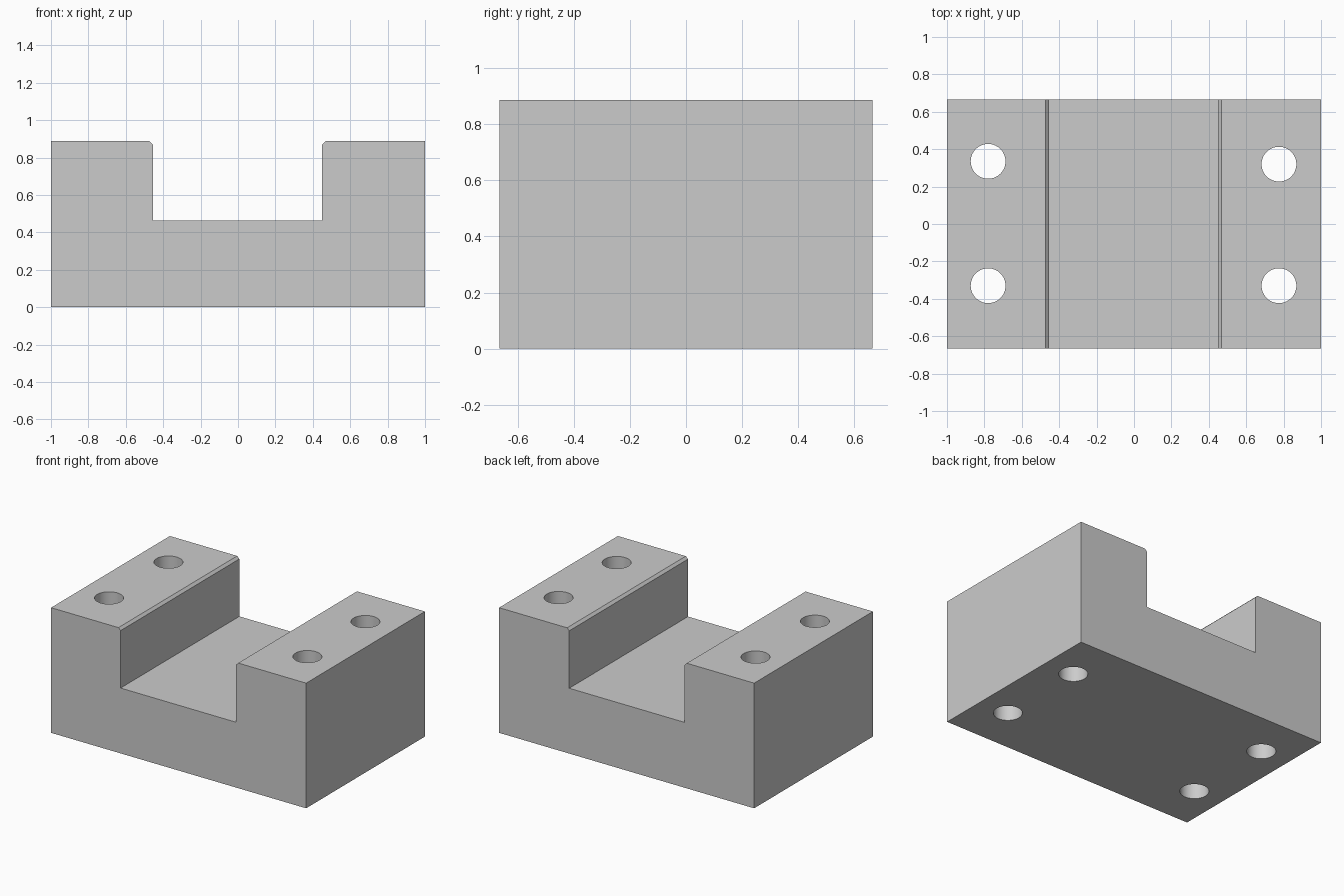
import bpy
import bmesh
import math

cube = bpy.data.objects.get("Cube")
if cube:
    bpy.data.objects.remove(cube, do_unlink=True)

HALF_X, HALF_Y, TOP, FLOOR = 1.0, 0.665, 0.887, 0.463
LEFT, RIGHT, CHAMFER = 0.45, -0.455, 0.017

# Single plain grey
grey = bpy.data.materials.new("grey_metal")
grey.use_nodes = True
colour = (0.6, 0.6, 0.6, 1.0)
grey.diffuse_color = colour
grey.node_tree.nodes["Principled BSDF"].inputs["Base Color"].default_value = colour

# Channel profile with chamfered upper lips, extruded front to back
profile = [
    (-HALF_X, 0), (HALF_X, 0), (HALF_X, TOP),
    (LEFT + CHAMFER, TOP), (LEFT, TOP - CHAMFER), (LEFT, FLOOR),
    (RIGHT, FLOOR), (RIGHT, TOP - CHAMFER), (RIGHT - CHAMFER, TOP),
    (-HALF_X, TOP),
]
bm = bmesh.new()
face = bm.faces.new([bm.verts.new((x, -HALF_Y, z)) for x, z in profile])
extruded = bmesh.ops.extrude_face_region(bm, geom=[face])["geom"]
back = [v for v in extruded if isinstance(v, bmesh.types.BMVert)]
bmesh.ops.translate(bm, verts=back, vec=(0, 2 * HALF_Y, 0))
bmesh.ops.recalc_face_normals(bm, faces=bm.faces)
mesh = bpy.data.meshes.new("channel_block")
bm.to_mesh(mesh)
bm.free()
mesh.materials.append(grey)
block = bpy.data.objects.new("channel_block", mesh)
bpy.context.collection.objects.link(block)

# Four vertical bolt holes through the side walls
for x, y in [(-0.78, 0.335), (-0.78, -0.33), (0.775, 0.32), (0.775, -0.33)]:
    bpy.ops.mesh.primitive_cylinder_add(
        vertices=64, radius=0.093, depth=2, location=(x, y, TOP / 2))
    cutter = bpy.context.object
    cutter.name = "bolt_hole_cutter"
    cutter.hide_render = True
    cutter.data.materials.append(grey)
    cut = block.modifiers.new("bolt_hole", "BOOLEAN")
    cut.operation = "DIFFERENCE"
    cut.solver = "EXACT"
    cut.object = cutter
    bpy.context.view_layer.objects.active = block
    bpy.ops.object.modifier_apply(modifier=cut.name)
    bpy.data.objects.remove(cutter, do_unlink=True)

# Smooth hole walls, crisp block edges
bpy.ops.object.select_all(action="DESELECT")
block.select_set(True)
bpy.context.view_layer.objects.active = block
bpy.ops.object.shade_smooth_by_angle(angle=math.radians(30))
